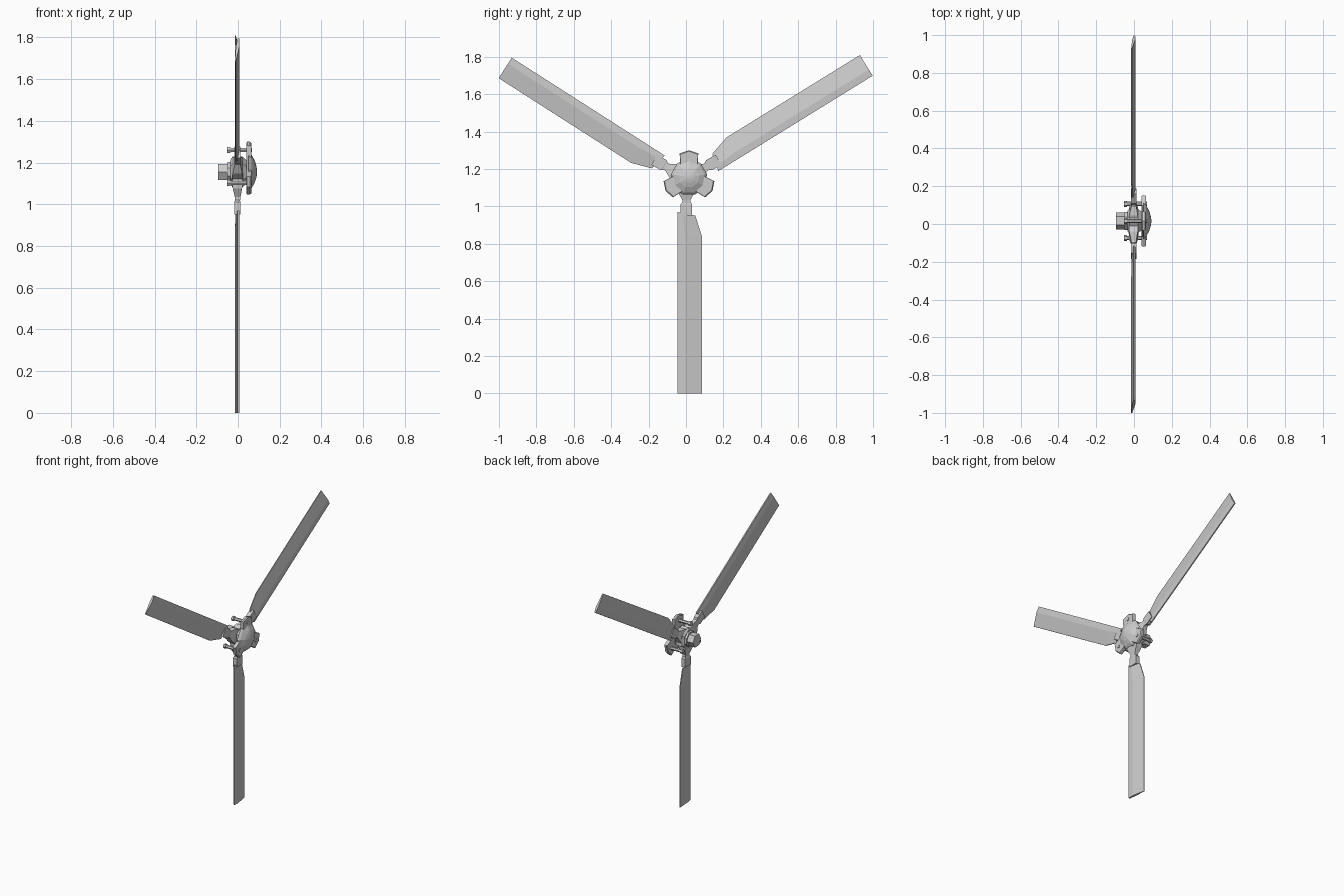
import bpy, bmesh
from math import sin, cos, pi, radians
from mathutils import Vector

if "Cube" in bpy.data.objects:
    bpy.data.objects.remove(bpy.data.objects["Cube"])

ARM_C = (0.002, 1.15)      # rotor centre (y, z) of the arms
BLADE_C = (0.003, 1.14)    # rotor centre of the blades
HUB_C = (0.016, 1.155)     # centre of cap, shaft and bolts


def world(c, ang, s, t, x):
    """s = outwards along the spoke, t = across it, x = rotor axis"""
    a = radians(ang)
    return Vector((x, c[0] + s * cos(a) - t * sin(a), c[1] + s * sin(a) + t * cos(a)))


def loft(name, rings):
    """Skin a list of equal-length rings and cap both ends"""
    bm = bmesh.new()
    vs = [[bm.verts.new(p) for p in r] for r in rings]
    n = len(rings[0])
    for a, b in zip(vs, vs[1:]):
        for i in range(n):
            j = (i + 1) % n
            bm.faces.new((a[i], a[j], b[j], b[i]))
    bm.faces.new(vs[0])
    bm.faces.new(vs[-1])
    bmesh.ops.recalc_face_normals(bm, faces=bm.faces)
    me = bpy.data.meshes.new(name)
    bm.to_mesh(me)
    bm.free()
    ob = bpy.data.objects.new(name, me)
    bpy.context.collection.objects.link(ob)
    return ob


def lathe(name, c, profile, sides, turn=0.0, ang=0.0, off=0.0):
    """Faceted turned part along x; profile is (x, radius)"""
    o = world(c, ang, off, 0, 0)
    rings = [[world((o.y, o.z), turn + 360 * i / sides, r, 0, x) for i in range(sides)]
             for x, r in profile]
    return loft(name, rings)


def spoke_box(name, c, ang, sections):
    """Spoke with rectangular sections (s, half width, x low, x high)"""
    return loft(name, [[world(c, ang, s, -w, x0), world(c, ang, s, w, x0),
                        world(c, ang, s, w, x1), world(c, ang, s, -w, x1)]
                       for s, w, x0, x1 in sections])


# Blades: thin pitched section, one clipped root corner
def blade(name, ang):
    def section(s0, s1, t1):
        k = (t1 + 0.048) / 0.13
        x_lo, x_hi = -0.004 - 0.011 * k, 0.008 - 0.018 * k
        q = -0.048 + 0.3 * (t1 + 0.048)
        sq = s0 + 0.3 * (s1 - s0)
        pts = [(s0, -0.048, -0.002), (sq, q, -0.009), (s1, t1, x_lo),
               (s1, t1, x_hi), (sq, q, 0.008), (s0, -0.048, 0.006)]
        return [world(BLADE_C, ang, *p) for p in pts]
    loft(name, [section(0.17, 0.19, 0.047), section(0.30, 0.30, 0.082),
                section(1.14, 1.14, 0.082)])


for i, a in enumerate((-90, 31.7, 147.4), 1):
    blade(f"blade_{i}", a)

# Arms and blade clamps
for i, a in enumerate((-90, 30, 150), 1):
    spoke_box(f"arm_{i}", ARM_C, a, [(0.03, 0.05, -0.028, 0.024), (0.075, 0.045, -0.025, 0.02),
                                     (0.115, 0.022, -0.015, 0.012), (0.14, 0.022, -0.013, 0.01)])
    spoke_box(f"blade_clamp_{i}", ARM_C, a, [(0.13, 0.024, -0.014, 0.01), (0.14, 0.031, -0.017, 0.012),
                                             (0.198, 0.031, -0.017, 0.012)])

# Central body and shaft
lathe("hub_body", HUB_C, [(-0.035, 0.06), (-0.025, 0.075), (0.02, 0.075), (0.042, 0.055)], 6, 30)
lathe("shaft_collar", HUB_C, [(-0.05, 0.052), (-0.03, 0.052)], 8, 22.5)
lathe("shaft", HUB_C, [(-0.096, 0.045), (0.04, 0.045)], 6, 0)

# Three-lobed cap plate with faceted dome
lobe = [(0.072, -0.047), (0.128, -0.05), (0.145, 0), (0.128, 0.05), (0.072, 0.047)]
rings = [[world(HUB_C, a, s * k, t * k, x) for a in (-30, 90, 210) for s, t in lobe]
         for x, k in ((0.040, 0.96), (0.044, 1.0), (0.058, 1.0), (0.064, 0.96))]
loft("cap_plate", rings)
lathe("cap_dome", HUB_C, [(0.05, 0.098), (0.064, 0.085), (0.080, 0.055), (0.088, 0.03), (0.092, 0.008)], 9, 10)

# Bolts through the lobes, with a nut at the back end
for i, a in enumerate((-30, 90, 210), 1):
    lathe(f"bolt_{i}", HUB_C, [(-0.053, 0.011), (0.068, 0.011)], 6, 0, a, 0.105)
    lathe(f"bolt_nut_{i}", HUB_C, [(-0.053, 0.016), (-0.037, 0.016)], 6, 0, a, 0.105)
